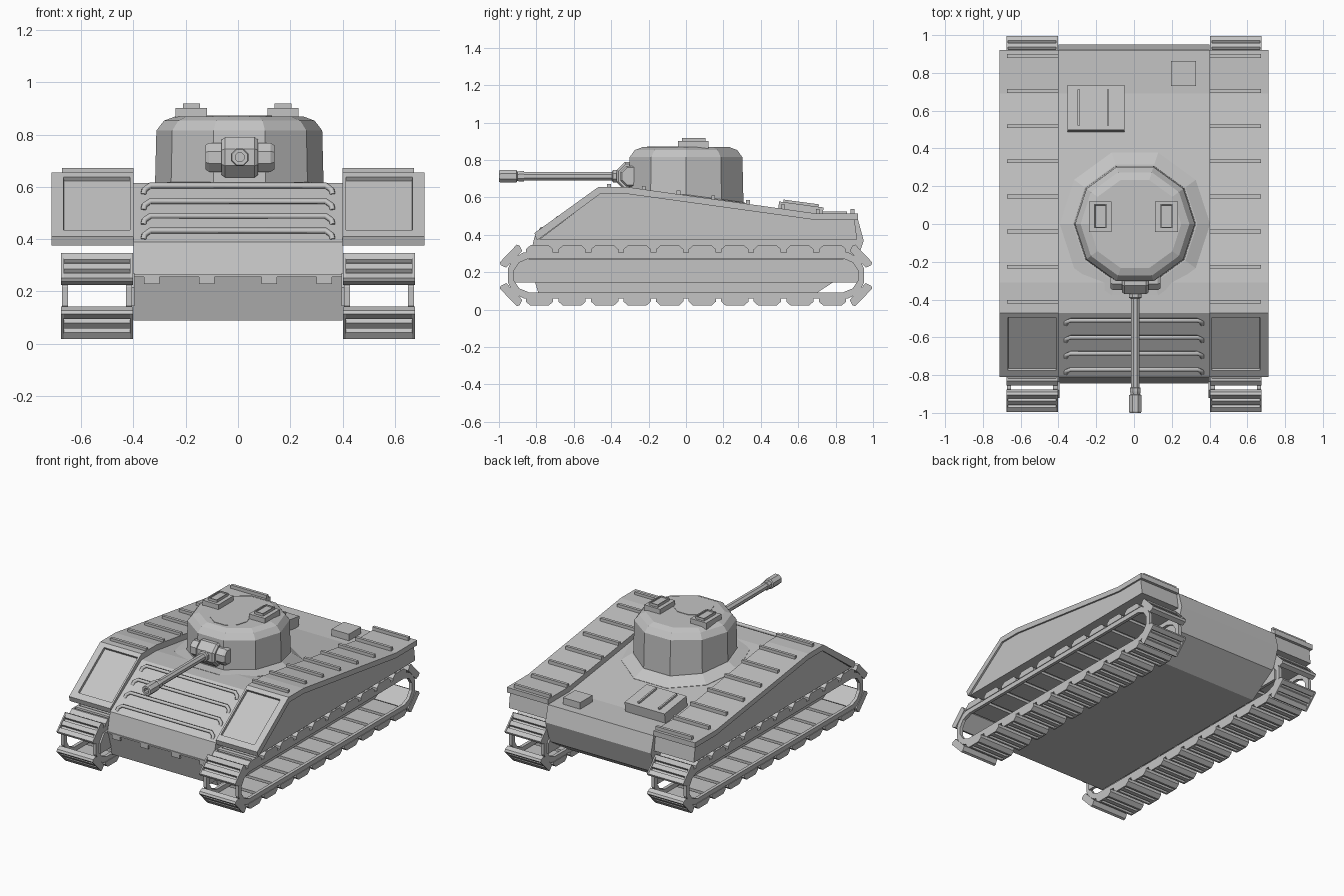
import bpy, bmesh, math
from mathutils import Matrix, Vector

if "Cube" in bpy.data.objects:
    bpy.data.objects.remove(bpy.data.objects["Cube"])

grey = bpy.data.materials.new("armour grey")
grey.diffuse_color = (0.55, 0.55, 0.55, 1)
grey.use_nodes = True
grey.node_tree.nodes["Principled BSDF"].inputs["Base Color"].default_value = grey.diffuse_color


def finish(name, bm):
    bmesh.ops.recalc_face_normals(bm, faces=bm.faces)
    me = bpy.data.meshes.new(name)
    bm.to_mesh(me)
    bm.free()
    me.materials.append(grey)
    ob = bpy.data.objects.new(name, me)
    bpy.context.collection.objects.link(ob)
    return ob


def extrude_x(bm, profile, x0, x1):
    """Prism from a (y, z) profile spanning x0 to x1."""
    a = [bm.verts.new((x0, y, z)) for y, z in profile]
    b = [bm.verts.new((x1, y, z)) for y, z in profile]
    n = len(a)
    sides = [bm.faces.new((a[i], a[(i + 1) % n], b[(i + 1) % n], b[i])) for i in range(n)]
    bm.faces.new(a)
    bm.faces.new(b[::-1])
    return sides


def box(bm, lo, hi, tilt=0):
    lo, hi = Vector(lo), Vector(hi)
    m = Matrix.Translation((lo + hi) / 2) @ Matrix.Rotation(tilt, 4, 'X')
    bmesh.ops.create_cube(bm, size=1, matrix=m @ Matrix.Diagonal((*(hi - lo), 1)))


def lathe(bm, rings, sides, mat, phase=0):
    """Closed solid of revolution from (radius, height) rings."""
    loops = [[bm.verts.new(mat @ Vector((r * math.cos(phase + i * math.tau / sides),
                                         r * math.sin(phase + i * math.tau / sides), h)))
              for i in range(sides)] for r, h in rings]
    for a, b in zip(loops, loops[1:]):
        for i in range(sides):
            j = (i + 1) % sides
            bm.faces.new((a[i], a[j], b[j], b[i]))
    bm.faces.new(loops[0][::-1])
    bm.faces.new(loops[-1])


def deck(y):
    """Height of the central deck behind the glacis."""
    return 0.615 - 0.135 * min(max(y + 0.31, 0), 1)


SLOPE = -math.atan(0.135)

# Central hull
bm = bmesh.new()
extrude_x(bm, [(-0.79, 0.09), (-0.84, 0.26), (-0.81, 0.39), (-0.47, 0.615), (-0.31, 0.615),
               (0.69, 0.48), (0.92, 0.48), (0.95, 0.37), (0.90, 0.22), (0.70, 0.09)], -0.4, 0.4)
finish("hull", bm)

# Transmission lip and bolted tabs on the nose
bm = bmesh.new()
box(bm, (-0.395, -0.845, 0.255), (0.395, -0.82, 0.265))
for x in (-0.33, -0.12, 0.12, 0.33):
    box(bm, (x - 0.03, -0.845, 0.228), (x + 0.03, -0.80, 0.262))
finish("nose_tabs", bm)

for side, s in (("left", -1), ("right", 1)):
    # Folded armour plate over the sponson, with a recessed panel on its front slope
    bm = bmesh.new()
    faces = extrude_x(bm, [(-0.80, 0.375), (-0.81, 0.41), (-0.47, 0.655), (-0.31, 0.655),
                           (0.69, 0.515), (0.92, 0.515), (0.92, 0.48), (0.69, 0.48),
                           (-0.31, 0.618), (-0.46, 0.618), (-0.79, 0.375)], 0.4 * s, 0.712 * s)
    bmesh.ops.recalc_face_normals(bm, faces=bm.faces)
    panel = faces[1]
    bmesh.ops.inset_region(bm, faces=[panel], thickness=0.03, depth=0)
    for v in panel.verts:
        v.co.x = s * (0.667 if abs(v.co.x) > 0.55 else 0.412)
        v.co.y = -0.495 if v.co.y > -0.64 else -0.775
        v.co.z = 0.41 + (v.co.y + 0.81) * 0.245 / 0.34
    bmesh.ops.inset_region(bm, faces=[panel], thickness=0.002, depth=-0.016)
    finish(side + "_sponson_plate", bm)

    # Sponson body, set back a little under the plate
    bm = bmesh.new()
    extrude_x(bm, [(-0.785, 0.375), (-0.46, 0.62), (-0.31, 0.62), (0.69, 0.485),
                   (0.90, 0.485), (0.915, 0.375)], 0.4 * s, 0.70 * s)
    finish(side + "_sponson_body", bm)

    # Cross ribs on top of the sponson
    bm = bmesh.new()
    for i in range(8):
        y = -0.412 + i * 0.186
        z = deck(y) + 0.038
        x0, x1 = sorted((0.4 * s, 0.672 * s))
        box(bm, (x0, y - 0.01, z - 0.01), (x1, y + 0.01, z + 0.02))
    finish(side + "_deck_ribs", bm)

# Bent rails across the glacis
cu = bpy.data.curves.new("rails", 'CURVE')
cu.dimensions = '3D'
cu.bevel_depth = 0.012
cu.bevel_resolution = 1
cu.use_fill_caps = True
for y in (-0.51, -0.60, -0.685, -0.77):
    z = 0.39 + (y + 0.81) * 0.662 + 0.016
    pts = [(0.362, -0.035), (0.358, -0.016), (0.335, 0)]
    path = [(-x, d) for x, d in pts] + [(x, d) for x, d in pts[::-1]]
    sp = cu.splines.new('POLY')
    sp.points.add(len(path) - 1)
    for p, (x, d) in zip(sp.points, path):
        p.co = (x, y + d * 0.6, z + d, 1)
tmp = bpy.data.objects.new("rails", cu)
bpy.context.collection.objects.link(tmp)
bm = bmesh.new()
bm.from_mesh(tmp.evaluated_get(bpy.context.evaluated_depsgraph_get()).to_mesh())
bpy.data.objects.remove(tmp)
finish("glacis_rails", bm)

# Tracks: two thin edge bands joined by separate ribbed shoes
CZ = 0.183
half = [(0.87, 0.122), (0.925, 0.092), (0.953, 0.035)]
quarter = half + [(y, -z) for y, z in half[::-1]]
outer = quarter + [(-y, -z) for y, z in quarter]
inner = [(y - math.copysign(0.033, y), z * 0.75) for y, z in outer]
shoe = [(-0.073, 0), (-0.073, 0.018), (-0.048, 0.04), (0.048, 0.04), (0.073, 0.018), (0.073, 0)]
end_shoe = [(-0.062, 0), (-0.072, 0.03), (-0.066, 0.045), (0.066, 0.045), (0.072, 0.03), (0.062, 0)]
groove = [(-0.035, 0.04), (-0.031, 0.024), (-0.019, 0.024), (-0.015, 0.04),
          (0.015, 0.04), (0.019, 0.024), (0.031, 0.024), (0.035, 0.04)]
for side, s in (("left", -1), ("right", 1)):
    bm = bmesh.new()
    n = len(outer)
    for x0, x1 in ((0.406, 0.428), (0.650, 0.672)):
        rows = [[bm.verts.new((x * s, y, CZ + z)) for y, z in loop]
                for x, loop in ((x0, outer), (x1, outer), (x1, inner), (x0, inner))]
        for k in range(4):
            a, b = rows[k], rows[(k + 1) % 4]
            for i in range(n):
                j = (i + 1) % n
                bm.faces.new((a[i], a[j], b[j], b[i]))
    finish(side + "_track_bands", bm)

    bm = bmesh.new()
    places = []
    for i in range(10):
        y = (i - 4.5) * 0.174
        places += [(y, 0.122, 0, shoe), (y, -0.122, math.pi, shoe)]
    for sy in (-1, 1):
        for sz in (-1, 1):
            ang = math.atan2(sy * 0.72, sz * 0.69)
            places.append((sy * 0.918, sz * 0.086, ang, end_shoe))
    for y, z, ang, prof in places:
        c, sn = math.cos(ang), math.sin(ang)
        ribbed = prof[:3] + groove + prof[3:]
        for shape, x0, x1 in ((prof, 0.402, 0.412), (ribbed, 0.412, 0.666), (prof, 0.666, 0.676)):
            extrude_x(bm, [(y + u * c + v * sn, CZ + z - u * sn + v * c) for u, v in shape],
                      x0 * s, x1 * s)
    finish(side + "_track_shoes", bm)

    # Suspension plate on the hull side, inside the track loop
    bm = bmesh.new()
    extrude_x(bm, [(-0.92, 0.145), (-0.92, 0.215), (-0.88, 0.27), (0.88, 0.27),
                   (0.92, 0.215), (0.92, 0.145)], 0.395 * s, 0.415 * s)
    finish(side + "_suspension_plate", bm)

# Ten-sided turret and the flared collar that follows the sloping deck
centre = Matrix.Translation((0.005, 0, 0))
bm = bmesh.new()
lathe(bm, [(0.398, -0.04), (0.398, 0.002), (0.33, 0.042)], 10, centre)
for v in bm.verts:
    v.co.z = min(v.co.z + deck(v.co.y), 0.618)
finish("turret_collar", bm)
bm = bmesh.new()
lathe(bm, [(0.325, 0.50), (0.317, 0.815), (0.288, 0.853), (0.245, 0.869)], 10, centre)
finish("turret", bm)
bm = bmesh.new()
lathe(bm, [(0.125, 0.86), (0.125, 0.872)], 10, Matrix.Translation((0.005, -0.09, 0)))
finish("roof_plate", bm)

# Roof hatches with a recessed lid
for side, s in (("left", -1), ("right", 1)):
    bm = bmesh.new()
    x = 0.175 * s - 0.003
    box(bm, (x - 0.06, -0.042, 0.85), (x + 0.06, 0.12, 0.902))
    box(bm, (x - 0.033, -0.022, 0.89), (x + 0.033, 0.105, 0.919))
    lid = max(bm.faces, key=lambda f: f.calc_center_median().z)
    bmesh.ops.inset_region(bm, faces=[lid], thickness=0.008, depth=0)
    bmesh.ops.inset_region(bm, faces=[lid], thickness=0.001, depth=-0.008)
    finish(side + "_hatch", bm)

# Gun mantlet: a cross drum with a thicker central block
to_x = Matrix.Translation((0.007, -0.295, 0.713)) @ Matrix.Rotation(math.pi / 2, 4, 'Y')
bm = bmesh.new()
lathe(bm, [(0.05, -0.132), (0.06, -0.118), (0.06, 0.118), (0.05, 0.132)], 8, to_x, math.pi / 8)
lathe(bm, [(0.072, -0.07), (0.083, -0.057), (0.083, 0.057), (0.072, 0.07)], 8, to_x, math.pi / 8)
finish("mantlet", bm)

# Barrel with stepped collars and a hollow muzzle
to_front = Matrix.Translation((0.007, 0, 0.713)) @ Matrix.Rotation(math.pi / 2, 4, 'X')
bm = bmesh.new()
lathe(bm, [(0.036, 0.30), (0.036, 0.39), (0.025, 0.395), (0.024, 0.865), (0.030, 0.867),
           (0.030, 0.888), (0.027, 0.902), (0.036, 0.906), (0.036, 0.992), (0.032, 1.0),
           (0.018, 1.0), (0.018, 0.95)], 8, to_front, math.pi / 8)
finish("gun_barrel", bm)

# Engine cover with two ribs, and a small deck box
bm = bmesh.new()
z = deck(0.61)
box(bm, (-0.353, 0.49, z - 0.03), (-0.05, 0.73, z + 0.072), SLOPE)
for x in (-0.293, -0.138):
    box(bm, (x - 0.006, 0.52, z + 0.06), (x + 0.006, 0.71, z + 0.085), SLOPE)
finish("engine_cover", bm)
bm = bmesh.new()
box(bm, (0.197, 0.73, 0.46), (0.328, 0.862, 0.525))
finish("deck_box", bm)
